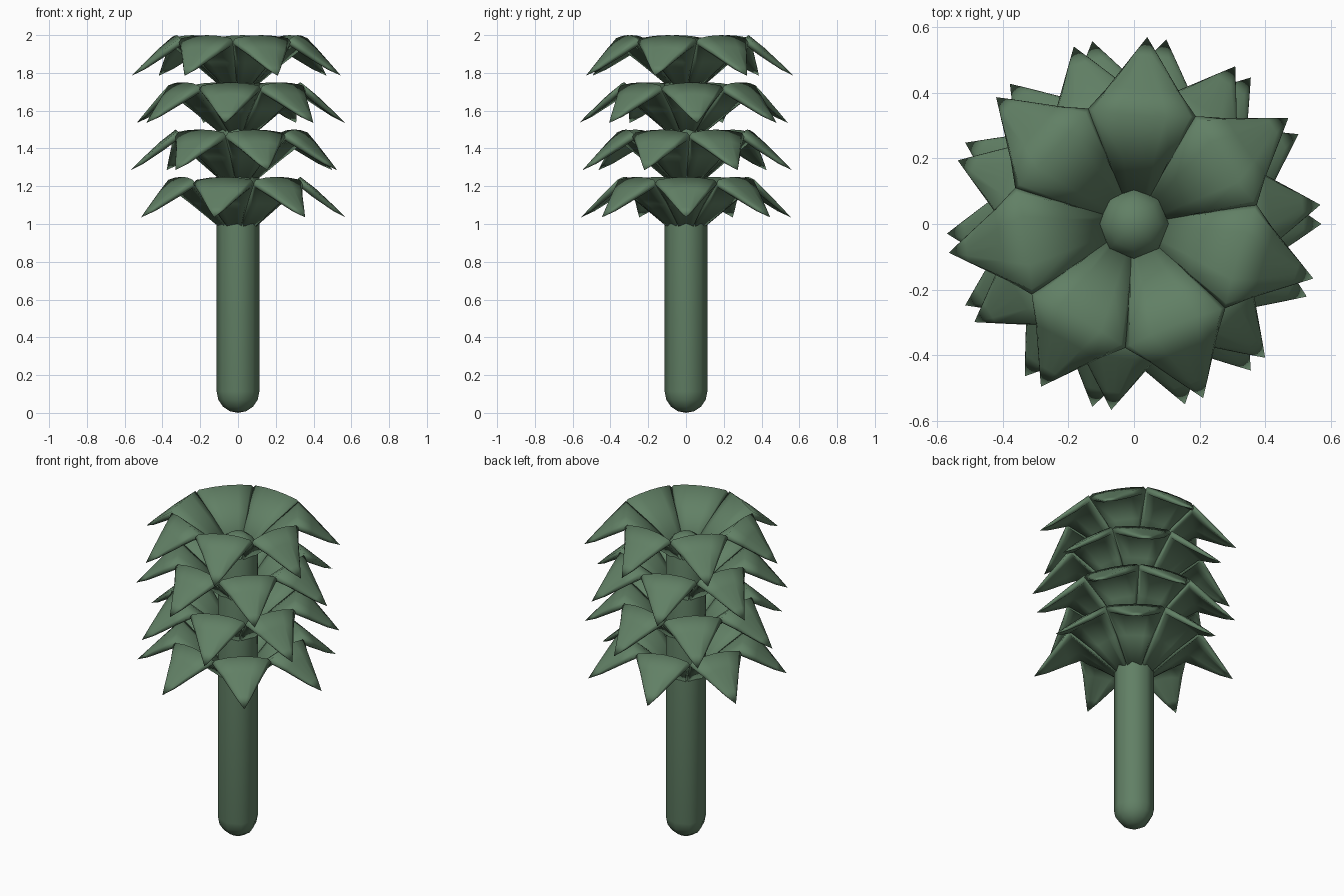
import bpy, bmesh, math
from mathutils import Matrix

if "Cube" in bpy.data.objects:
    bpy.data.objects.remove(bpy.data.objects["Cube"])

green = bpy.data.materials.new("leaf_green")
green.diffuse_color = (0.12, 0.215, 0.13, 1)
green.use_nodes = True
green.node_tree.nodes["Principled BSDF"].inputs["Base Color"].default_value = green.diffuse_color


def finish(bm, name, angle):
    bmesh.ops.recalc_face_normals(bm, faces=bm.faces)
    me = bpy.data.meshes.new(name)
    bm.to_mesh(me)
    bm.free()
    ob = bpy.data.objects.new(name, me)
    bpy.context.collection.objects.link(ob)
    me.materials.append(green)
    bpy.ops.object.select_all(action='DESELECT')
    ob.select_set(True)
    bpy.context.view_layer.objects.active = ob
    bpy.ops.object.shade_smooth_by_angle(angle=math.radians(angle))
    return ob


# Stem: eight-sided capsule, spun from a half profile
R, LOW, HIGH, CAP = 0.113, 0.113, 1.75, 4
profile = [(R * math.sin(a), LOW - R * math.cos(a))
           for a in (i * math.pi / 2 / CAP for i in range(CAP + 1))]
profile += [(R * math.cos(a), HIGH + R * math.sin(a))
            for a in (i * math.pi / 2 / CAP for i in range(CAP + 1))]
bm = bmesh.new()
pts = [bm.verts.new((r, 0, z)) for r, z in profile]
edges = [bm.edges.new(p) for p in zip(pts, pts[1:])]
bmesh.ops.spin(bm, geom=pts + edges, cent=(0, 0, 0), axis=(0, 0, 1),
               angle=math.tau, steps=8, use_duplicate=False)
bmesh.ops.remove_doubles(bm, verts=bm.verts, dist=1e-4)
finish(bm, "stem", 60)

# Leaf stations: ridge radius, ridge height, half width, edge radius, edge drop,
# then the offset (radius, height) to the underside
STATIONS = [(0.055, 0.00, 0.038, 0.055, 0.0, 0.028, -0.025),
            (0.20, 0.137, 0.104, 0.205, 0.01, 0.022, -0.028),
            (0.33, 0.25, 0.166, 0.34, 0.02, -0.005, -0.042),
            (0.41, 0.188, 0.112, 0.415, 0.02, -0.022, -0.027),
            (0.515, 0.09, 0.040, 0.517, 0.01, -0.012, -0.014)]
TIP = (0.57, 0, 0.035)
# Cross-section: (side position, depth towards the underside), rim included
SECTION = [(-1, 0.4), (-0.9, 0), (-0.45, 0), (0, 0), (0.45, 0), (0.9, 0),
           (1, 0.4), (0.88, 1), (0.45, 1), (0, 1), (-0.45, 1), (-0.88, 1)]


def add_leaf(bm, angle, z):
    """One thick, arched leaf that rises, folds over and droops."""
    m = Matrix.Translation((0, 0, z)) @ Matrix.Rotation(angle, 4, 'Z')
    rings = []
    for r, h, w, er, drop, dx, dz in STATIONS:
        rings.append([bm.verts.new((r + (er - r) * s * s + dx * t, s * w,
                                    h - drop * s * s + dz * t))
                      for s, t in SECTION])
    tip = bm.verts.new(TIP)
    n = len(SECTION)
    bm.faces.new(rings[0])
    for i in range(n):
        j = (i + 1) % n
        for a, b in zip(rings, rings[1:]):
            bm.faces.new((a[i], b[i], b[j], a[j]))
        bm.faces.new((rings[-1][i], tip, rings[-1][j]))
    bmesh.ops.transform(bm, matrix=m, verts=sum(rings, [tip]))


# Four tiers of seven leaves, each tier turned by half a radian
for tier in range(4):
    bm = bmesh.new()
    for k in range(7):
        add_leaf(bm, 0.5 * tier + k * math.tau / 7, 1.0 + 0.25 * tier)
    finish(bm, f"leaf_tier_{tier + 1}", 100)
